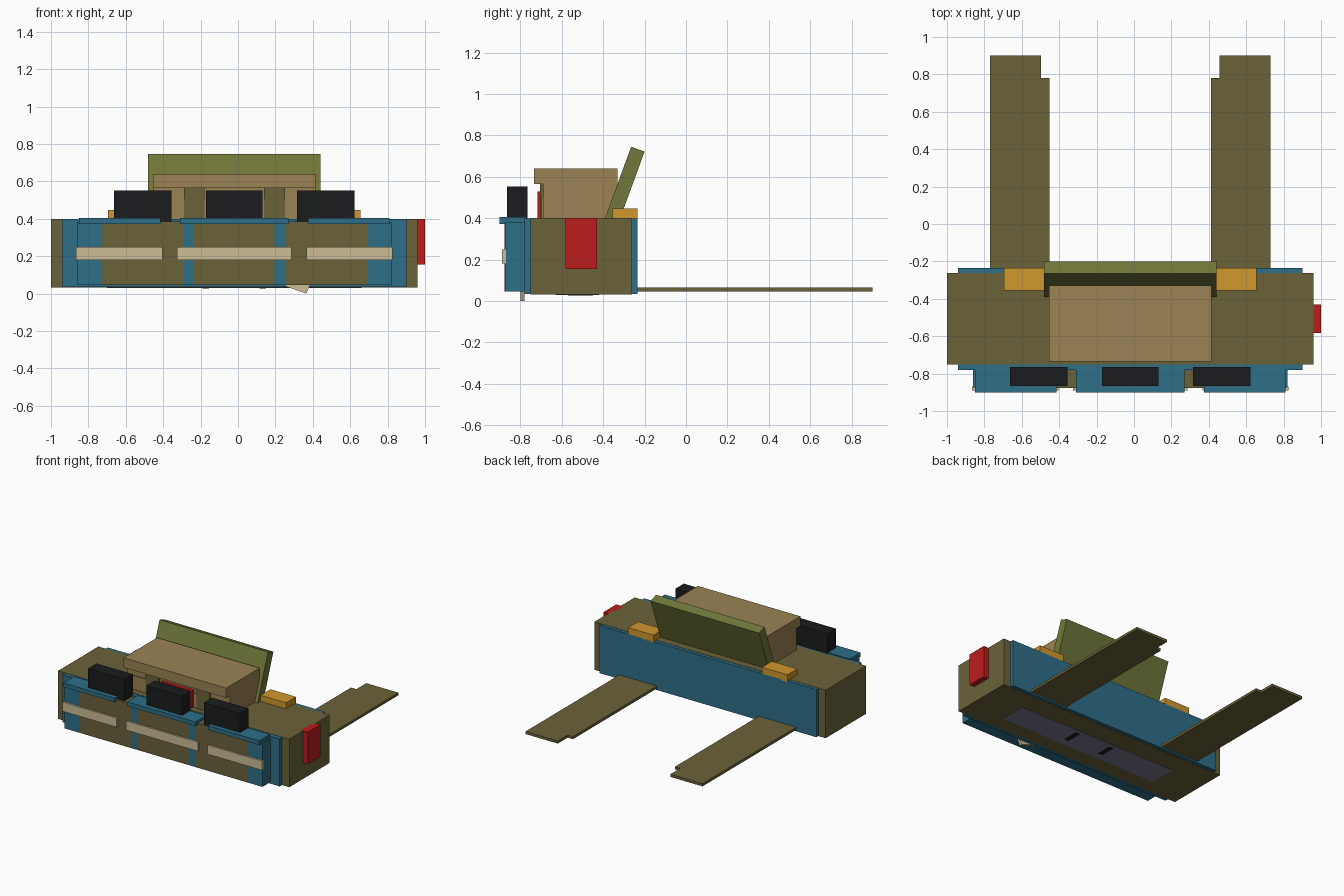
import bpy, bmesh
from mathutils import Vector

cube = bpy.data.objects.get("Cube")
if cube:
    bpy.data.objects.remove(cube, do_unlink=True)

MID = -0.02  # symmetry plane of the body


def material(name, code):
    lin = []
    for i in range(0, 6, 2):
        c = int(code[i:i + 2], 16) / 255
        lin.append(c / 12.92 if c < 0.04 else ((c + 0.055) / 1.055) ** 2.4)
    m = bpy.data.materials.new(name)
    m.use_nodes = True
    m.diffuse_color = (*lin, 1)
    m.node_tree.nodes["Principled BSDF"].inputs["Base Color"].default_value = (*lin, 1)
    return m


olive = material("olive", "6a623a")
teal = material("teal", "2e6e87")
tan = material("tan", "9b8254")
cream = material("cream", "cdbd96")
green = material("moss green", "71773a")
black = material("black", "1b1c1d")
red = material("red", "bb1c1c")
amber = material("amber", "d0972d")
grey = material("lilac grey", "79798e")


def prism(name, points, depth, mat):
    """Extrude a closed outline along a vector."""
    bm = bmesh.new()
    face = bm.faces.new([bm.verts.new(p) for p in points])
    ext = bmesh.ops.extrude_face_region(bm, geom=[face])
    verts = [g for g in ext["geom"] if isinstance(g, bmesh.types.BMVert)]
    bmesh.ops.translate(bm, verts=verts, vec=Vector(depth))
    bmesh.ops.recalc_face_normals(bm, faces=bm.faces)
    mesh = bpy.data.meshes.new(name)
    bm.to_mesh(mesh)
    bm.free()
    mesh.materials.append(mat)
    ob = bpy.data.objects.new(name, mesh)
    bpy.context.collection.objects.link(ob)
    return ob


def box(name, x, y, z, mat):
    pts = [(x[0], y[0], z[0]), (x[1], y[0], z[0]), (x[1], y[1], z[0]), (x[0], y[1], z[0])]
    return prism(name, pts, (0, 0, z[1] - z[0]), mat)


def centred(name, half, y, z, mat):
    return box(name, (MID - half, MID + half), y, z, mat)


def pair(name, x, y, z, mat):
    """Matching boxes on both sides; x is measured from the middle."""
    box("left_" + name, (MID + x[0], MID + x[1]), y, z, mat)
    box("right_" + name, (MID - x[1], MID - x[0]), y, z, mat)


def trio(name, half, x, y, z, mat):
    centred("middle_" + name, half, y, z, mat)
    pair(name, x, y, z, mat)


# Main body and its front and back cladding
centred("body", 0.98, (-0.75, -0.262), (0.032, 0.40), olive)
centred("body_cladding", 0.92, (-0.78, -0.235), (0.034, 0.398), teal)

# Underside plate and two small feet
centred("underside_plate", 0.68, (-0.63, -0.42), (0.03, 0.04), grey)
pair("underside_foot", (0.135, 0.17), (-0.57, -0.45), (0.027, 0.04), black)

# Front boxes with lids, strips and dark blocks
centred("front_box", 0.84, (-0.875, -0.77), (0.045, 0.382), teal)
trio("front_panel", 0.215, (0.27, 0.71), (-0.877, -0.78), (0.046, 0.386), olive)
trio("front_lid", 0.29, (0.395, 0.83), (-0.90, -0.77), (0.373, 0.405), teal)
trio("front_strip", 0.305, (0.385, 0.845), (-0.89, -0.87), (0.18, 0.25), cream)
trio("dark_block", 0.152, (0.336, 0.644), (-0.865, -0.765), (0.385, 0.552), black)

# Cabin: side walls flush with an overhanging roof, pillars and front plates
section = [(-0.735, 0.64), (-0.735, 0.565), (-0.69, 0.565), (-0.69, 0.39),
           (-0.33, 0.39), (-0.33, 0.64)]
prism("cabin", [(MID - 0.435, y, z) for y, z in section], (0.87, 0, 0), tan)
centred("cabin_front_panel", 0.38, (-0.698, -0.68), (0.39, 0.505), tan)
pair("cabin_pillar", (0.16, 0.27), (-0.705, -0.68), (0.39, 0.566), olive)
centred("cabin_front_plate", 0.13, (-0.717, -0.68), (0.39, 0.53), red)

# Leaning back panel
profile = [(-0.395, 0.39), (-0.265, 0.745), (-0.20, 0.722), (-0.325, 0.38)]
prism("back_panel", [(MID - 0.46, y, z) for y, z in profile], (0.92, 0, 0), green)

# Rear top blocks and the side block
pair("rear_block", (0.46, 0.675), (-0.355, -0.235), (0.39, 0.447), amber)
box("side_block", (0.94, 1.0), (-0.583, -0.43), (0.155, 0.40), red)

# Long flat rear arms, each with a notched inner tip
outline = [(0.432, -0.25), (0.75, -0.25), (0.75, 0.90), (0.477, 0.90), (0.477, 0.78), (0.432, 0.78)]
for side, s in (("left", 1), ("right", -1)):
    prism(side + "_rear_arm", [(MID + s * x, y, 0.045) for x, y in outline], (0, 0, 0.02), olive)

# Small tilted tab below the front
tab = [(0.25, 0.04), (0.365, 0.0), (0.385, 0.045), (0.27, 0.085)]
prism("front_tab", [(x, -0.80, z) for x, z in tab], (0, 0.02, 0), cream)
